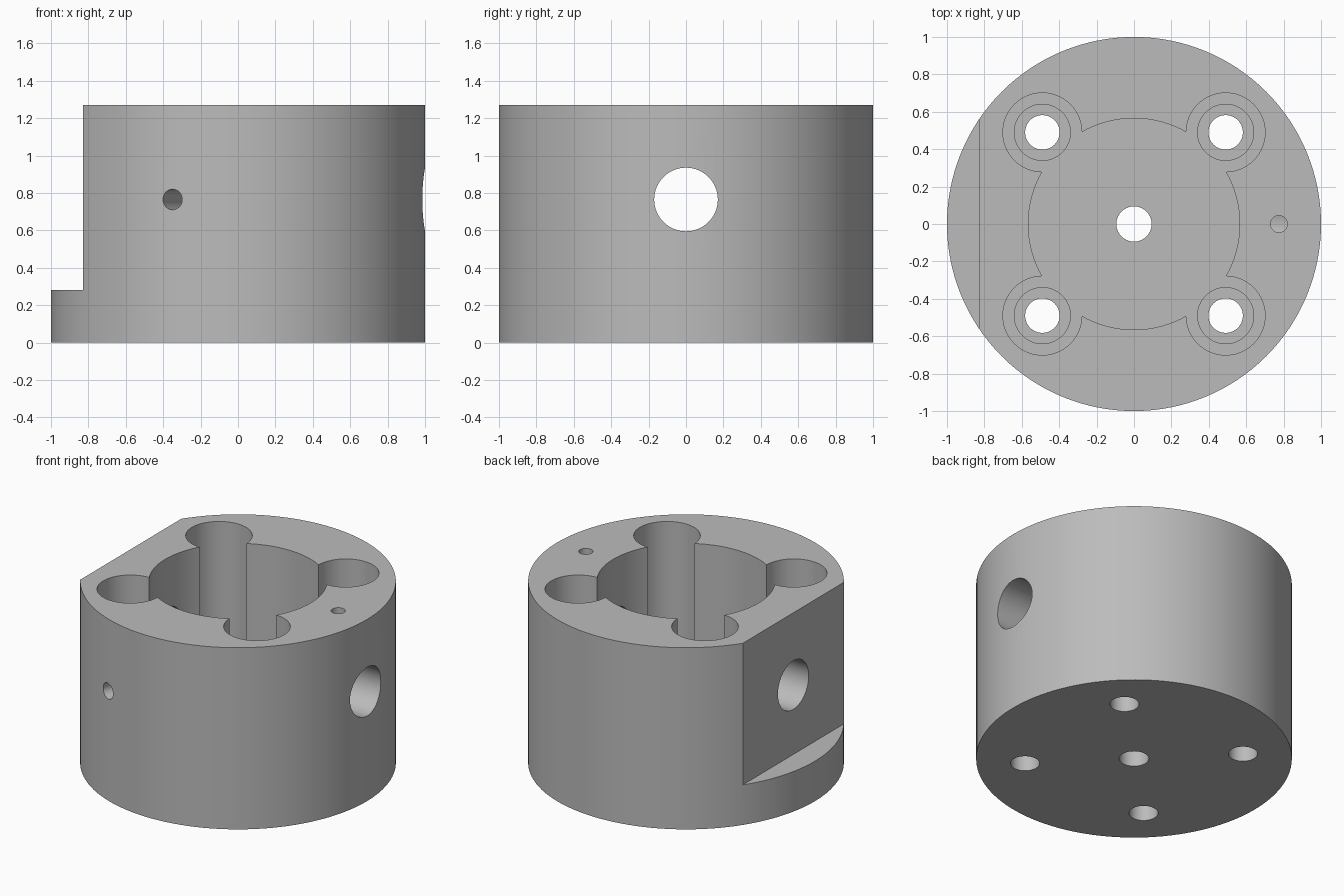
import bpy
import math
from mathutils import Vector

cube = bpy.data.objects.get("Cube")
if cube:
    bpy.data.objects.remove(cube, do_unlink=True)

HEIGHT = 1.27
FLOOR = 0.28
BORE_Z = 0.765

grey = bpy.data.materials.new("plain grey")
grey.use_nodes = True
grey.diffuse_color = (0.5, 0.5, 0.5, 1)
grey.node_tree.nodes["Principled BSDF"].inputs["Base Color"].default_value = grey.diffuse_color


def cylinder(name, radius, start, end, sides=64):
    """Cylinder running between two points."""
    a, b = Vector(start), Vector(end)
    bpy.ops.mesh.primitive_cylinder_add(
        vertices=sides, radius=radius, depth=(b - a).length, location=(a + b) / 2,
        rotation=(b - a).to_track_quat("Z", "Y").to_euler())
    obj = bpy.context.object
    obj.name = name
    obj.data.materials.append(grey)
    return obj


def upright(name, radius, x, y, bottom, top, sides=64):
    return cylinder(name, radius, (x, y, bottom), (x, y, top), sides)


# Solid round body
body = upright("housing", 1, 0, 0, 0, HEIGHT, 128)

# Central cavity and the shaft hole in its floor
above = HEIGHT + 0.1
cutters = [
    upright("cavity_cutter", 0.565, 0, 0, FLOOR, above, 96),
    upright("shaft_hole_cutter", 0.094, 0, 0, -0.1, above),
]

# Four corner pockets, each with a counterbored screw hole
for x in (-0.49, 0.49):
    for y in (-0.49, 0.49):
        cutters += [
            upright("pocket_cutter", 0.211, x, y, FLOOR, above),
            upright("counterbore_cutter", 0.15, x, y, FLOOR / 2, above),
            upright("screw_hole_cutter", 0.092, x, y, -0.1, above),
        ]

# Cross bore through both sides, with a set screw hole dropping into it
cutters.append(cylinder("cross_bore_cutter", 0.17, (-1.2, 0, BORE_Z), (1.2, 0, BORE_Z)))
cutters.append(upright("set_screw_cutter", 0.045, 0.775, 0, BORE_Z, above, 32))

# Small radial hole in the front wall
angle = math.radians(249.5)
out = Vector((math.cos(angle), math.sin(angle), 0))
lift = Vector((0, 0, BORE_Z))
cutters.append(cylinder("radial_hole_cutter", 0.055, out * 0.4 + lift, out * 1.2 + lift, 32))

# Flat mounting face above a low step
bpy.ops.mesh.primitive_cube_add(size=2, location=(-1.83, 0, FLOOR + 1))
flat = bpy.context.object
flat.name = "flat_face_cutter"
flat.scale.y = 1.2
flat.data.materials.append(grey)
cutters.append(flat)

# Carve everything out of the body
for cutter in cutters:
    cutter.hide_render = True
    mod = body.modifiers.new(cutter.name, "BOOLEAN")
    mod.operation = "DIFFERENCE"
    mod.solver = "EXACT"
    mod.object = cutter

bpy.ops.object.select_all(action="DESELECT")
body.select_set(True)
bpy.context.view_layer.objects.active = body
for mod in list(body.modifiers):
    bpy.ops.object.modifier_apply(modifier=mod.name)
for cutter in cutters:
    bpy.data.objects.remove(cutter, do_unlink=True)
bpy.ops.object.shade_smooth_by_angle(angle=math.radians(30))
